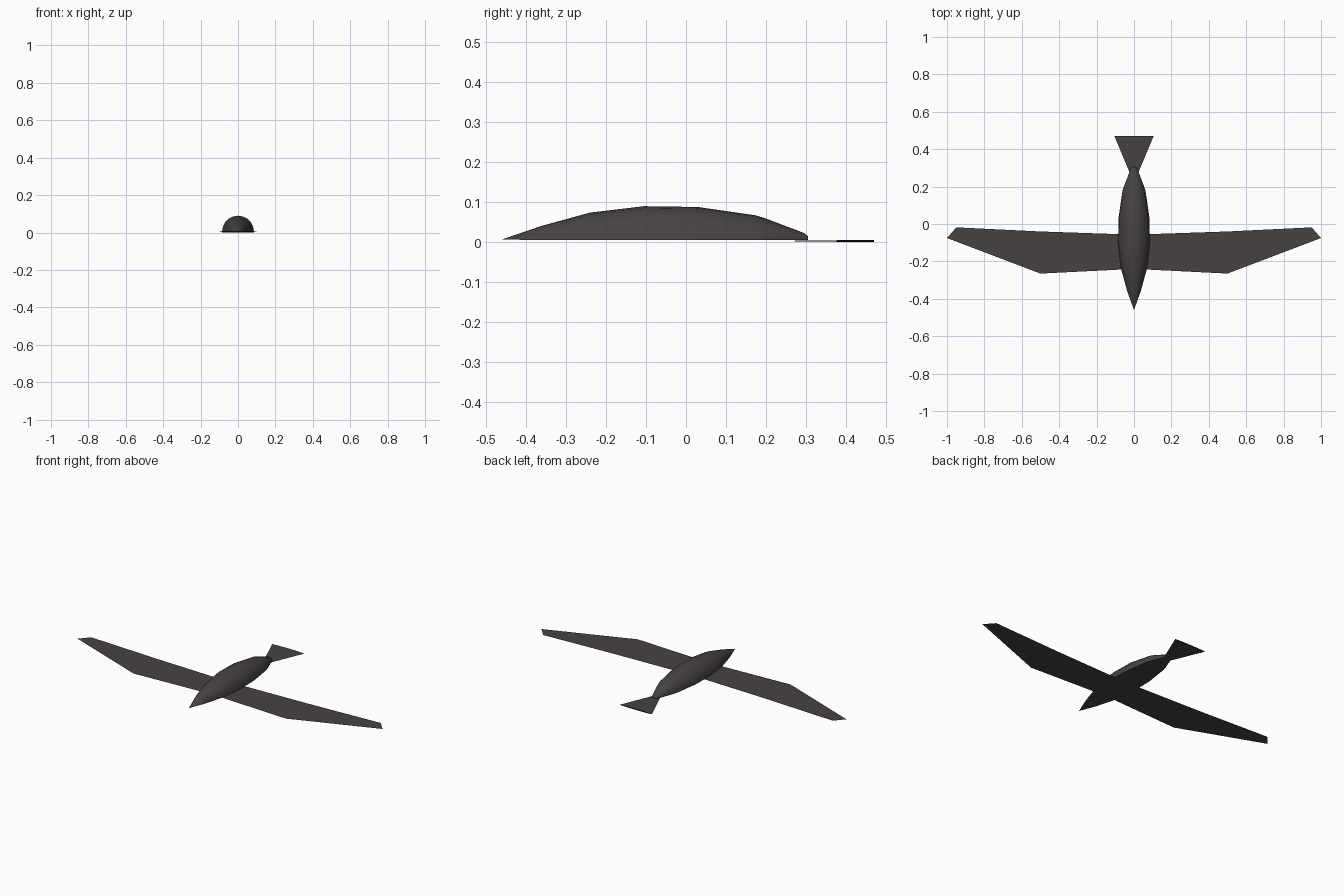
import bpy, bmesh, math
from mathutils import Matrix

if "Cube" in bpy.data.objects:
    bpy.data.objects.remove(bpy.data.objects["Cube"])

feather = bpy.data.materials.new("dark_grey_brown")
feather.diffuse_color = (0.062, 0.055, 0.053, 1)
feather.use_nodes = True
feather.node_tree.nodes["Principled BSDF"].inputs["Base Color"].default_value = feather.diffuse_color


def finish(bm, name, smooth=None):
    me = bpy.data.meshes.new(name)
    bm.to_mesh(me)
    bm.free()
    ob = bpy.data.objects.new(name, me)
    bpy.context.collection.objects.link(ob)
    me.materials.append(feather)
    if smooth:
        bpy.ops.object.select_all(action='DESELECT')
        ob.select_set(True)
        bpy.context.view_layer.objects.active = ob
        bpy.ops.object.shade_smooth_by_angle(angle=math.radians(smooth))
    return ob


# Body: half-round spindle with a flat belly, (y, radius) stations
Z0 = 0.005
stations = [(-0.36, 0.036), (-0.24, 0.069), (-0.105, 0.085), (0.03, 0.083),
            (0.175, 0.062), (0.20, 0.054), (0.295, 0.018), (0.305, 0.010)]
N = 10
bm = bmesh.new()
rings = [[bm.verts.new((r * math.cos(math.pi * i / N), y,
                        Z0 + r * math.sin(math.pi * i / N)))
          for i in range(N + 1)] for y, r in stations]
nose = bm.verts.new((0, -0.46, Z0 + 0.002))
for a, b in zip(rings, rings[1:]):
    for i in range(N):
        bm.faces.new((a[i], a[i + 1], b[i + 1], b[i]))
    bm.faces.new((a[N], a[0], b[0], b[N]))      # belly
for i in range(N):
    bm.faces.new((nose, rings[0][i + 1], rings[0][i]))
bm.faces.new((nose, rings[0][0], rings[0][N]))
bm.faces.new(rings[-1])
bmesh.ops.recalc_face_normals(bm, faces=bm.faces)
finish(bm, "body", 40)

# Wings: flat thin sheets, mirrored left and right
outline = [(0, -0.24), (0.5, -0.265), (1.0, -0.075), (0.95, -0.018),
           (0.5, -0.04), (0, -0.057)]
for side, name in ((1, "right_wing"), (-1, "left_wing")):
    bm = bmesh.new()
    vs = [bm.verts.new((side * x, y, Z0 - 0.001)) for x, y in outline]
    f = bm.faces.new(vs)
    f.normal_update()
    if f.normal.z < 0:
        f.normal_flip()
    finish(bm, name)

# Tail: flattened cone fanning backwards
bm = bmesh.new()
bmesh.ops.create_cone(bm, cap_ends=True, segments=16, radius1=0.105,
                      radius2=0.0, depth=0.25)
bm.transform(Matrix.Translation((0, 0.345, 0.003))
             @ Matrix.Diagonal((1, 1, 0.003 / 0.105, 1))
             @ Matrix.Rotation(math.radians(90), 4, 'X'))
bmesh.ops.recalc_face_normals(bm, faces=bm.faces)
finish(bm, "tail", 40)
